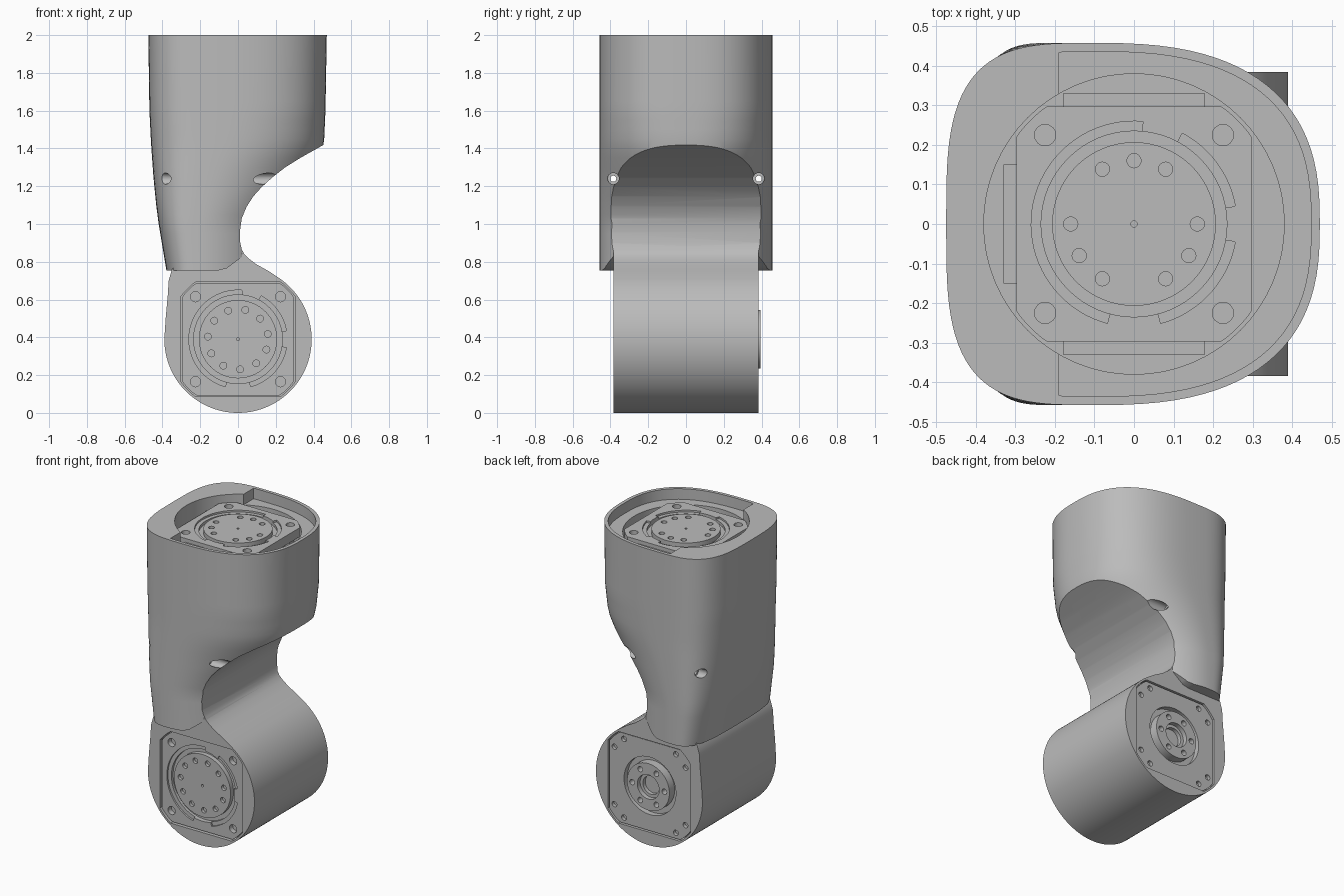
import bpy, bmesh, math
from mathutils import Matrix

if "Cube" in bpy.data.objects:
    bpy.data.objects.remove(bpy.data.objects["Cube"])

grey = bpy.data.materials.new("machined_grey")
grey.use_nodes = True
grey.diffuse_color = (0.5, 0.5, 0.5, 1)
grey.node_tree.nodes["Principled BSDF"].inputs["Base Color"].default_value = (0.5, 0.5, 0.5, 1)

UP = Matrix.Identity(4)
FRONT = Matrix.Rotation(math.pi / 2, 4, 'X')     # local z points to -y, local y to +z
BACK = Matrix.Rotation(-math.pi / 2, 4, 'X')
SIDE = Matrix.Rotation(math.pi / 2, 4, 'Y')      # local z points to +x


def make(name, bm):
    bmesh.ops.recalc_face_normals(bm, faces=bm.faces)
    mesh = bpy.data.meshes.new(name)
    bm.to_mesh(mesh)
    bm.free()
    mesh.materials.append(grey)
    ob = bpy.data.objects.new(name, mesh)
    bpy.context.collection.objects.link(ob)
    return ob


def loft(name, rings, matrix=UP):
    """Skin equal-length rings of 3D points and cap both ends."""
    bm = bmesh.new()
    loops = [[bm.verts.new(matrix @ Matrix.Translation(p).translation) for p in r] for r in rings]
    n = len(loops[0])
    for a, b in zip(loops, loops[1:]):
        for i in range(n):
            bm.faces.new((a[i], a[(i + 1) % n], b[(i + 1) % n], b[i]))
    bm.faces.new(loops[0])
    bm.faces.new(loops[-1])
    return make(name, bm)


def prism(name, outline, lo, hi, matrix=UP):
    return loft(name, [[(x, y, z) for x, y in outline] for z in (lo, hi)], matrix)


def arc(r, a=0, b=360, n=64, cx=0, cy=0):
    full = b - a == 360
    angles = [math.radians(a + (b - a) * i / (n if full else n - 1)) for i in range(n)]
    return [(cx + r * math.cos(t), cy + r * math.sin(t)) for t in angles]


def cylinder(name, r, lo, hi, matrix=UP, cx=0, cy=0, n=64):
    return prism(name, arc(r, n=n, cx=cx, cy=cy), lo, hi, matrix)


def combine(target, tools, operation='DIFFERENCE'):
    """Apply boolean tools, then discard them."""
    for tool in tools:
        mod = target.modifiers.new("cut", 'BOOLEAN')
        mod.operation, mod.object, mod.solver = operation, tool, 'EXACT'
    deps = bpy.context.evaluated_depsgraph_get()
    mesh = bpy.data.meshes.new_from_object(target.evaluated_get(deps))
    target.modifiers.clear()
    target.data = mesh
    for tool in tools:
        bpy.data.objects.remove(tool)
    return target


def clipped_square(half, radius, n=128):
    """Square whose corners are rounded off by a circle."""
    pts = []
    for i in range(n):
        t = 2 * math.pi * i / n
        c, s = math.cos(t), math.sin(t)
        r = min(half / max(abs(c), abs(s)), radius)
        pts.append((r * c, r * s))
    return pts


def holes(spots, r, depth, matrix, top=0.02):
    return [cylinder("hole", r, -depth, top, matrix, x, y, 16) for x, y in spots]


def lerp_table(table, z):
    for (z0, *a), (z1, *b) in zip(table, table[1:]):
        if z <= z1:
            t = max(0, (z - z0) / (z1 - z0))
            return [p + (q - p) * t for p, q in zip(a, b)]
    return table[-1][1:]


# Upper shell: height, left edge, centre, right half width, right roundness
SECTIONS = [(0.7, -0.37, -0.2, 0.41, 2), (0.85, -0.395, -0.2, 0.41, 2), (1.0, -0.42, -0.2, 0.415, 2),
            (1.1, -0.433, -0.18, 0.46, 2), (1.24, -0.447, -0.15, 0.55, 2), (1.42, -0.46, -0.11, 0.565, 2.4),
            (1.6, -0.469, -0.1, 0.563, 2.6), (2.0, -0.475, -0.1, 0.57, 2.6)]


def section(z, inset=0, n=96):
    left, c, right, power = lerp_table(SECTIONS, z)
    pts = []
    for i in range(n):
        t = 2 * math.pi * i / n
        cs, sn = math.cos(t), math.sin(t)
        p, a = (power, right) if cs > 0 else (3.4, c - left)
        x = c + math.copysign(abs(cs) ** (2 / p), cs) * (a - inset)
        y = math.copysign(abs(sn) ** (2 / p), sn) * (0.458 - inset)
        pts.append((x, y, z))
    return pts


NECK = [(0.012, 0.9), (0.01, 0.96), (0.02, 1.03), (0.045, 1.09), (0.08, 1.145), (0.125, 1.195),
        (0.18, 1.245), (0.25, 1.3), (0.33, 1.35), (0.455, 1.42), (0.6, 1.49)]
shell = loft("upper_shell", [section(0.7 + 1.3 * i / 26) for i in range(27)])
side_profile = ([(-0.6, 0.755), (-0.1, 0.755), (-0.06, 0.765), (0, 0.81), (0.035, 0.838), (0.02, 0.865)]
                + NECK + [(0.6, 2.1), (-0.6, 2.1)])
combine(shell, [prism("side_cut", side_profile, -0.6, 0.6, FRONT)], 'INTERSECT')

# Top opening, stepped rim and cross-drilled screw holes
pocket = loft("pocket", [[(max(x, -0.19), y, h) for x, y, z in section(2, 0.022)] for h in (1.93, 2.05)])
tools = [pocket, cylinder("bore", 0.38, 1.5, 2.1)]
for y in (-0.385, 0.385):
    at = Matrix.Translation((0, y, 1.24)) @ SIDE
    tools += [cylinder("drill", 0.016, -0.7, 0.7, at, n=24),
              cylinder("left_bore", 0.03, -0.7, -0.34, at, n=24),
              cylinder("right_bore", 0.03, 0.06, 0.7, at, n=24)]
combine(shell, tools)

# Lower joint drum with its blend into the neck
drum_profile = (arc(0.39, -180, 55, 90, 0, 0.39)
                + [(0.16, 0.752), (0.1, 0.785), (0.06, 0.815), (0.035, 0.838), (0.02, 0.865), (0.012, 0.9),
                   (-0.2, 0.9), (-0.3, 0.82), (-0.35, 0.76), (-0.367, 0.7), (-0.372, 0.62), (-0.383, 0.5)])
drum = prism("joint_drum", drum_profile, -0.385, 0.385, FRONT)
front_at = Matrix.Translation((0, -0.385, 0.39)) @ FRONT
back_at = Matrix.Translation((0, 0.385, 0.39)) @ BACK
combine(drum, [prism("recess", clipped_square(0.303, 0.377), -0.06, 0.05, m) for m in (front_at, back_at)])

CORNERS = [(sx * 0.225, sy * 0.225) for sx in (-1, 1) for sy in (-1, 1)]


def actuator(name, matrix, bolts):
    """Flange plate with a stepped groove around a bolted output disc."""
    plate = prism(name + "_plate", clipped_square(0.297, 0.371), -0.06, 0, matrix)
    steps = [cylinder("groove", 0.235, -0.03, 0.02, matrix)]
    for a, b in ((85, 255), (285, 350), (10, 62)):
        steps.append(prism("step", arc(0.26, a, b, 40) + arc(0.22, b, a, 40), -0.012, 0.02, matrix))
    combine(plate, steps + holes(CORNERS, 0.027, 0.035, matrix))
    disc = cylinder(name + "_disc", 0.207, -0.05, 0, matrix)
    spots = [arc(0.16, a, a + 1, 2)[0] for a in bolts]
    combine(disc, holes(spots, 0.018, 0.02, matrix) + holes([(0, 0)], 0.008, 0.02, matrix))


actuator("front_actuator", front_at @ Matrix.Translation((0, 0, -0.012)), range(10, 360, 33))
top_at = Matrix.Translation((0, 0, 1.95))
actuator("top_actuator", top_at, (0, 60, 90, 120, 180, 210, 240, 300, 330))
cylinder("top_actuator_body", 0.285, 1.48, 1.9)

# Side clips beside the top actuator
for name, spin, length in (("front_clip", -90, 0.18), ("back_clip", 90, 0.18), ("right_clip", 180, 0.15)):
    turn = Matrix.Rotation(math.radians(spin), 4, 'Z')
    prism(name, [(0.28, -length), (0.33, -length), (0.33, length), (0.28, length)], 1.5, 1.925, turn)

# Rear cover with raised hub
cover = prism("rear_cover", clipped_square(0.297, 0.371), -0.06, -0.008, back_at)
screws = [(sx * u, sy * v) for sx in (-1, 1) for sy in (-1, 1) for u, v in ((0.26, 0.19), (0.19, 0.26))]
combine(cover, [cylinder("ring_recess", 0.19, -0.045, 0.02, back_at)] + holes(screws, 0.018, 0.03, back_at))
hub = cylinder("rear_hub", 0.155, -0.05, 0.01, back_at)
hub_bolts = arc(0.118, n=6)
combine(hub, [cylinder("hub_bore", 0.08, -0.02, 0.02, back_at), cylinder("hub_hole", 0.06, -0.045, 0.02, back_at)]
        + holes(hub_bolts, 0.018, 0.03, back_at))

# Smooth curved walls, crisp edges
for ob in bpy.context.collection.objects:
    if ob.type == 'MESH' and grey.name in ob.data.materials:
        bpy.ops.object.select_all(action='DESELECT')
        ob.select_set(True)
        bpy.context.view_layer.objects.active = ob
        bpy.ops.object.shade_smooth_by_angle(angle=math.radians(25))
